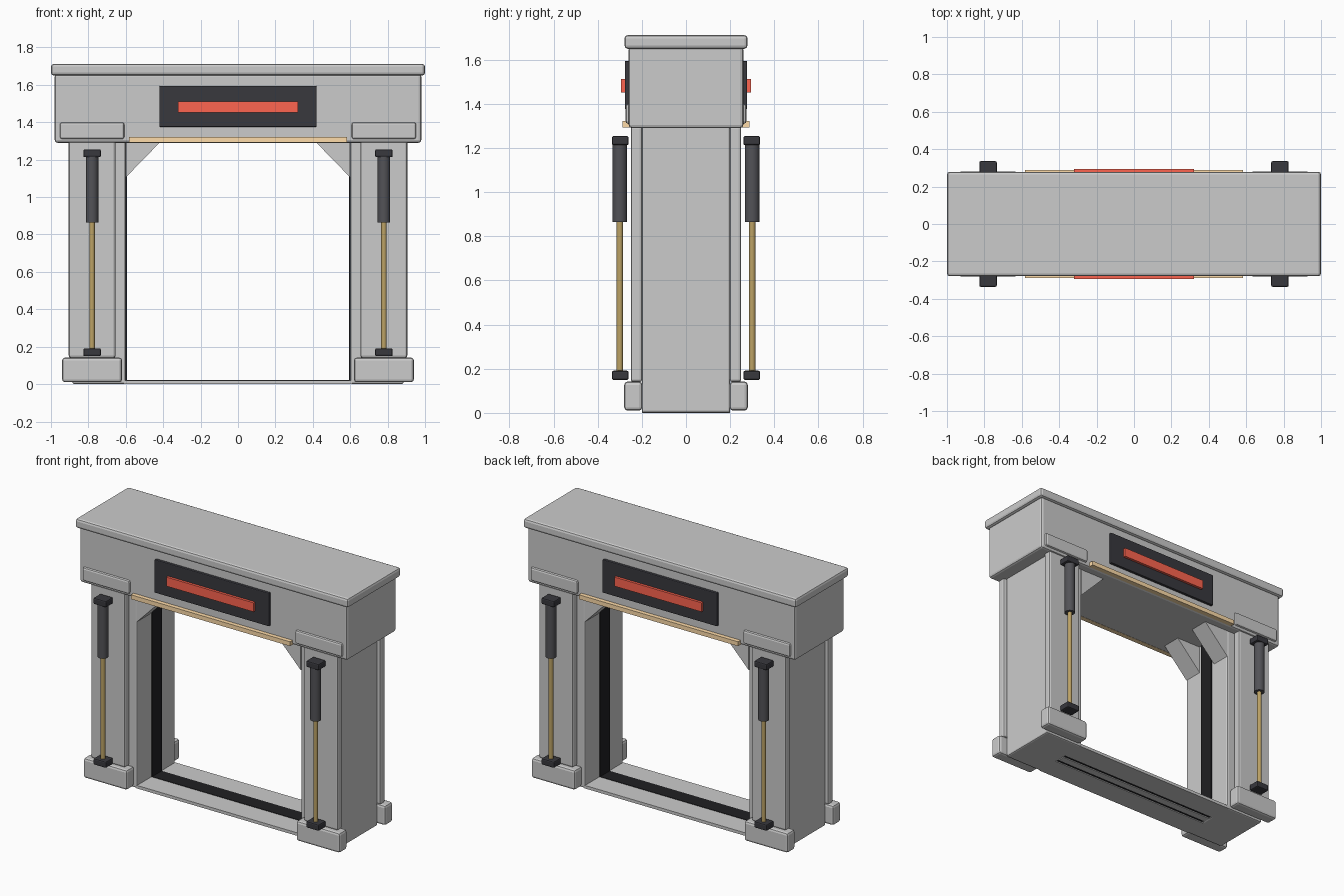
import bpy, bmesh
from mathutils import Matrix, Vector

if "Cube" in bpy.data.objects:
    bpy.data.objects.remove(bpy.data.objects["Cube"])


def mat(name, rgb):
    m = bpy.data.materials.new(name)
    m.diffuse_color = (*rgb, 1)
    m.use_nodes = True
    m.node_tree.nodes["Principled BSDF"].inputs["Base Color"].default_value = m.diffuse_color
    return m


RED = mat("red_glow", (1.0, 0.13, 0.08))
DARK = mat("dark_panel", (0.04, 0.04, 0.048))
BLACK = mat("black_rubber", (0.014, 0.014, 0.016))
STEEL = mat("dark_steel", (0.085, 0.085, 0.095))
BRASS = mat("brass", (0.5, 0.36, 0.13))
TAN = mat("warm_strip", (1.0, 0.72, 0.4))


def finish(name, bm, material=None, bevel=0, smooth=False):
    bmesh.ops.recalc_face_normals(bm, faces=bm.faces)
    me = bpy.data.meshes.new(name)
    bm.to_mesh(me)
    bm.free()
    ob = bpy.data.objects.new(name, me)
    bpy.context.collection.objects.link(ob)
    if material:
        me.materials.append(material)
    if bevel:
        b = ob.modifiers.new("bevel", "BEVEL")
        b.width, b.segments = bevel, 2
    if smooth:
        bpy.ops.object.select_all(action="DESELECT")
        ob.select_set(True)
        bpy.context.view_layer.objects.active = ob
        bpy.ops.object.shade_smooth_by_angle(angle=0.7)
    return ob


def box(name, xr, yr, zr, material=None, bevel=0):
    lo, hi = (Vector(v) for v in zip(*(sorted(r) for r in (xr, yr, zr))))
    bm = bmesh.new()
    bmesh.ops.create_cube(bm, size=1)
    bmesh.ops.scale(bm, vec=hi - lo, verts=bm.verts)
    bmesh.ops.translate(bm, vec=(lo + hi) / 2, verts=bm.verts)
    return finish(name, bm, material, bevel)


def rod(name, x, y, zr, r, material):
    bm = bmesh.new()
    bmesh.ops.create_cone(bm, cap_ends=True, segments=20, radius1=r, radius2=r,
                          depth=zr[1] - zr[0],
                          matrix=Matrix.Translation((x, y, sum(zr) / 2)))
    return finish(name, bm, material, smooth=True)


def gusset(name, sx, sy):
    bm = bmesh.new()
    pts = [(0.6, 1.105), (0.6, 1.295), (0.415, 1.295)]
    f = bm.faces.new([bm.verts.new((sx * x, sy * 0.07, z)) for x, z in pts])
    ext = bmesh.ops.extrude_face_region(bm, geom=[f])["geom"]
    bmesh.ops.translate(bm, vec=(0, sy * 0.13, 0),
                        verts=[v for v in ext if isinstance(v, bmesh.types.BMVert)])
    return finish(name, bm)


# Header beam and its top slab
box("header_beam", (-0.98, 0.98), (-0.26, 0.26), (1.29, 1.66), bevel=0.015)
box("top_slab", (-1, 1), (-0.279, 0.279), (1.65, 1.712), bevel=0.015)

# Threshold: two planks, dark track between, narrow backing below
for s, n in ((-1, "front"), (1, "back")):
    box(f"sill_{n}", (-0.61, 0.61), (s * 0.045, s * 0.2), (0, 0.02))
box("sill_backing", (-0.6, 0.6), (-0.025, 0.025), (0, 0.008))
box("floor_track", (-0.6, 0.6), (-0.05, 0.05), (0.006, 0.023), BLACK)

for sx, side in ((-1, "left"), (1, "right")):
    # Jamb core with its inner seal
    box(f"{side}_jamb", (sx * 0.6, sx * 0.885), (-0.2, 0.2), (0, 1.3), bevel=0.01)
    box(f"{side}_track", (sx * 0.594, sx * 0.61), (-0.05, 0.05), (0.01, 1.295), BLACK)

    for sy, end in ((-1, "front"), (1, "back")):
        n = f"{end}_{side}"
        # Pilaster, plinth, capital and corner brace
        box(f"{n}_pilaster", (sx * 0.655, sx * 0.905), (sy * 0.198, sy * 0.25), (0.14, 1.3), bevel=0.012)
        box(f"{n}_plinth", (sx * 0.62, sx * 0.94), (sy * 0.198, sy * 0.28), (0.01, 0.142), bevel=0.015)
        box(f"{n}_capital", (sx * 0.608, sx * 0.952), (sy * 0.225, sy * 0.274), (1.31, 1.4), bevel=0.012)
        gusset(f"{n}_brace", sx, sy)
        # Piston: barrel, rod and two mounts
        x, y = sx * 0.78, sy * 0.3
        rod(f"{n}_piston_barrel", x, y, (0.865, 1.22), 0.033, STEEL)
        rod(f"{n}_piston_rod", x, y, (0.17, 0.87), 0.0145, BRASS)
        for z, m in ((0.17, "lower"), (1.234, "upper")):
            box(f"{n}_{m}_mount", (x - 0.047, x + 0.047), (sy * 0.26, sy * 0.336),
                (z - 0.021, z + 0.021), DARK, 0.008)

# Sign panel, glowing bar and light strip on both faces
for s, n in ((-1, "front"), (1, "back")):
    box(f"{n}_sign_panel", (-0.42, 0.42), (s * 0.25, s * 0.277), (1.375, 1.595), DARK, 0.005)
    box(f"{n}_glow_bar", (-0.32, 0.32), (s * 0.265, s * 0.294), (1.452, 1.512), RED)
    box(f"{n}_light_strip", (-0.583, 0.583), (s * 0.255, s * 0.288), (1.293, 1.322), TAN)
